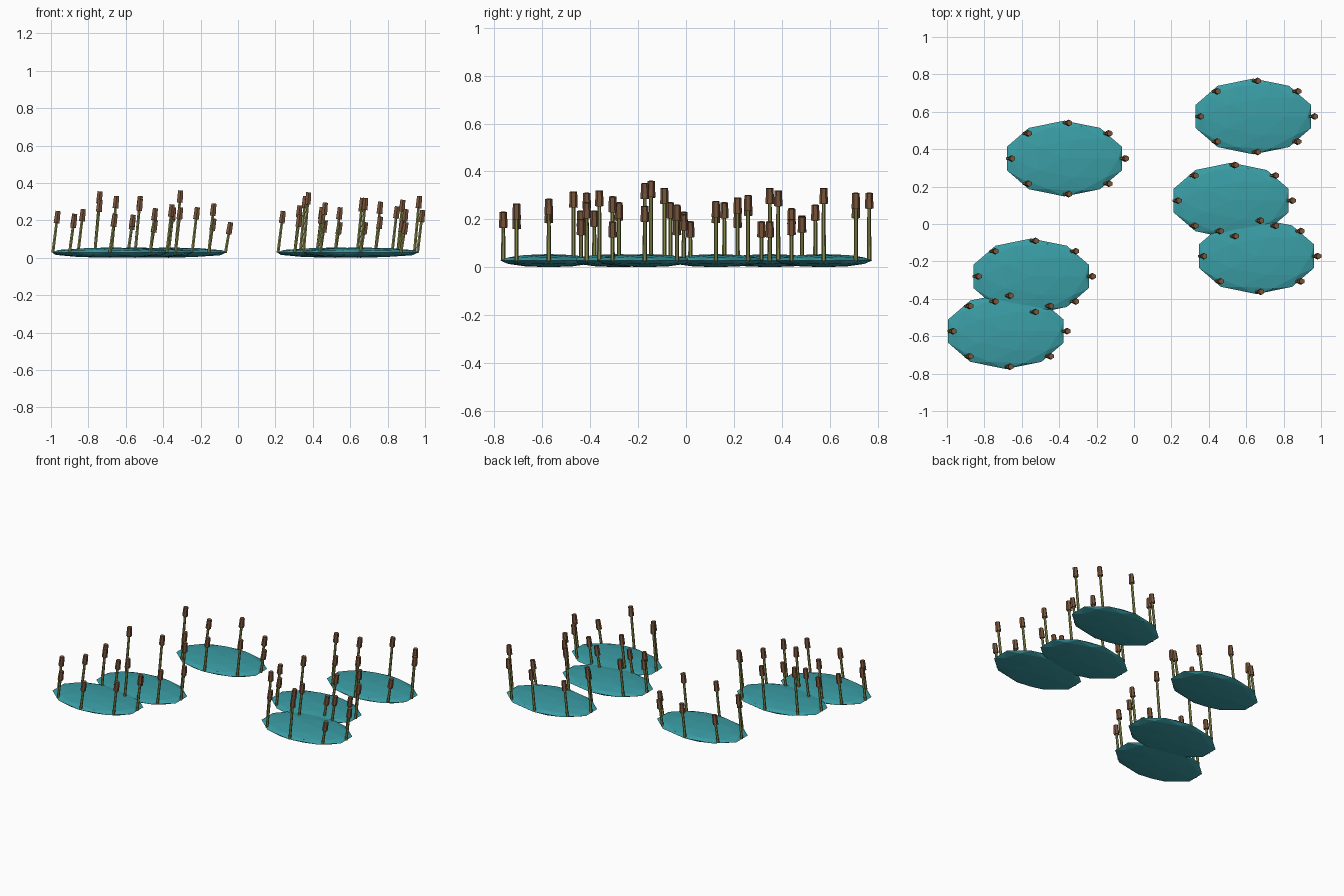
import bpy
import bmesh
from math import cos, sin, pi
from mathutils import Matrix, Vector

if "Cube" in bpy.data.objects:
    bpy.data.objects.remove(bpy.data.objects["Cube"])


def material(name, color):
    mat = bpy.data.materials.new(name)
    mat.use_nodes = True
    mat.diffuse_color = (*color, 1)
    mat.node_tree.nodes["Principled BSDF"].inputs["Base Color"].default_value = (*color, 1)
    return mat


WATER = material("teal_water", (0.042, 0.34, 0.38))
STEM = material("olive_stem", (0.27, 0.28, 0.08))
HEAD = material("brown_reed_head", (0.2, 0.095, 0.045))

POND_X, POND_Y, POND_Z = 0.324, 0.2025, 0.0275   # pond half sizes
RING_X, RING_Y = 0.305, 0.19                     # ring of reeds
LEAN = 0.028                                     # sideways drift of each reed
HEAD_LENGTH = 0.065


def finish(bm, name, mat):
    mesh = bpy.data.meshes.new(name)
    bm.to_mesh(mesh)
    bm.free()
    mesh.materials.append(mat)
    obj = bpy.data.objects.new(name, mesh)
    bpy.context.collection.objects.link(obj)
    return obj


def add_rod(bm, start, end, r1, r2, sides):
    """Tapered rod between two points."""
    axis = end - start
    turn = Vector((0, 0, 1)).rotation_difference(axis).to_matrix().to_4x4()
    bmesh.ops.create_cone(bm, cap_ends=True, segments=sides, radius1=r1, radius2=r2,
                          depth=axis.length,
                          matrix=Matrix.Translation((start + end) / 2) @ turn)


def build_pond(label, x, y, heights):
    # Flattened faceted water body
    water = bmesh.new()
    bmesh.ops.create_icosphere(
        water, subdivisions=2, radius=1,
        matrix=Matrix.Translation((x, y, POND_Z)) @ Matrix.Diagonal((POND_X, POND_Y, POND_Z, 1)))
    finish(water, "pond_water_" + label, WATER)

    # Leaning reeds around the rim, counter-clockwise from +x
    stems, heads = bmesh.new(), bmesh.new()
    for i, height in enumerate(heights):
        angle = i * 2 * pi / len(heights)
        base = Vector((x + RING_X * cos(angle), y + RING_Y * sin(angle), POND_Z))
        top = Vector((base.x + LEAN, base.y, height / 100))
        neck = top - (top - base).normalized() * HEAD_LENGTH
        add_rod(stems, base, neck, 0.009, 0.008, 6)
        add_rod(heads, neck, top, 0.018, 0.0155, 6)
    finish(stems, "reed_stems_" + label, STEM)
    finish(heads, "reed_heads_" + label, HEAD)


# Pond centres and reed heights in hundredths
PONDS = {
    "back_right": (-0.372, 0.35, (19, 21, 26, 21.5, 33, 23, 27, 29)),
    "back_left": (0.638, 0.575, (33, 31, 31, 27, 33, 24.5, 32, 20)),
    "middle_left": (0.519, 0.125, (27.5, 30, 19, 28, 25, 23, 27, 22)),
    "front_left": (0.655, -0.172, (25.5, 26, 19, 20, 35, 29.5, 32, 19)),
    "middle_right": (-0.55, -0.28, (27, 36, 33, 35.5, 26, 31, 31.5, 27)),
    "front_right": (-0.685, -0.573, (28.5, 20, 23.5, 23.5, 25, 22.5, 23, 26.5)),
}
for label, (x, y, heights) in PONDS.items():
    build_pond(label, x, y, heights)
